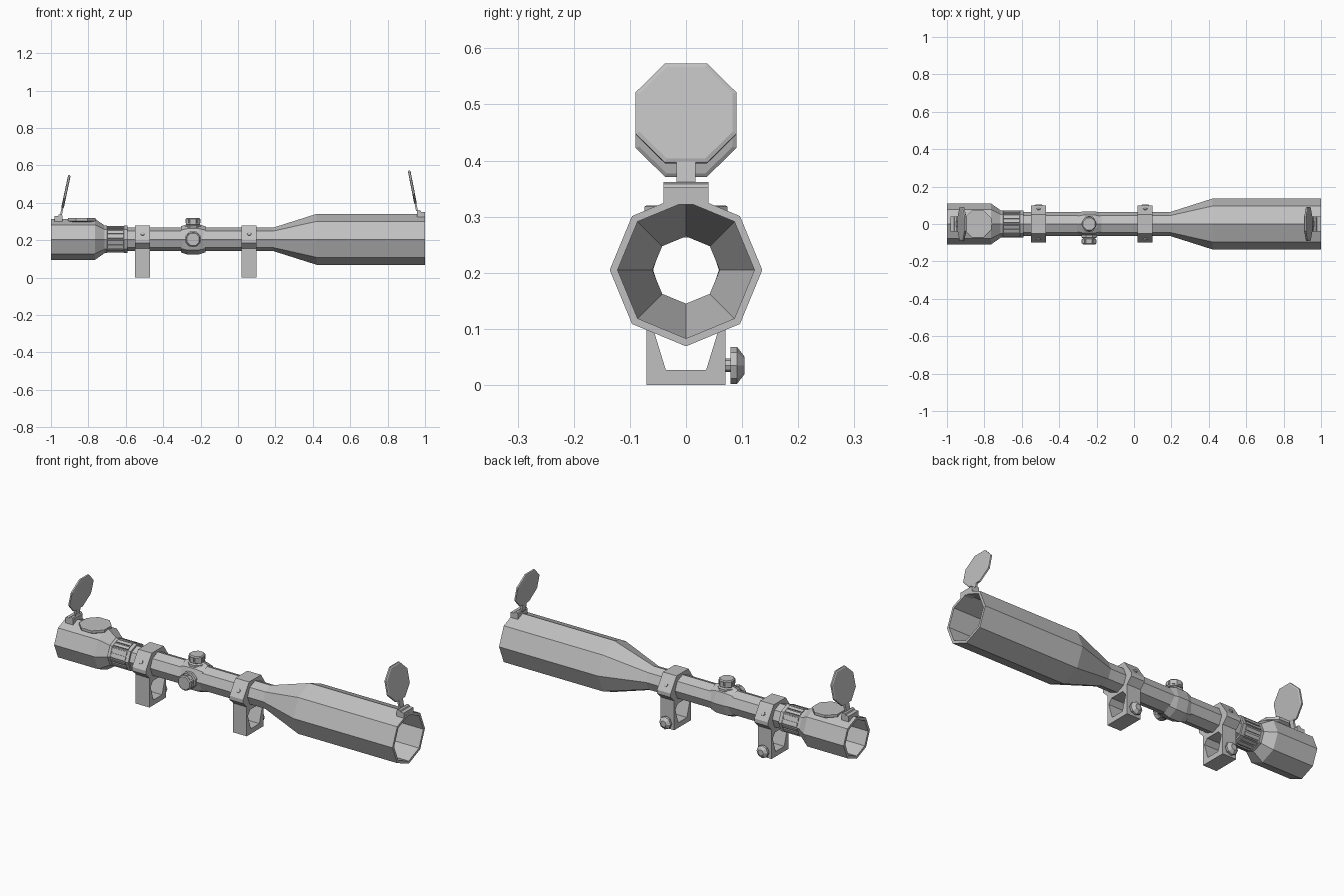
import bpy, bmesh
from math import sin, cos, pi, radians
from mathutils import Matrix, Vector

cube = bpy.data.objects.get("Cube")
if cube:
    bpy.data.objects.remove(cube)

grey = bpy.data.materials.new("matte_grey")
grey.use_nodes = True
COLOUR = (0.53, 0.53, 0.53, 1)
grey.diffuse_color = COLOUR
grey.node_tree.nodes["Principled BSDF"].inputs["Base Color"].default_value = COLOUR

AXIS_Z = 0.205
ON_AXIS = Matrix.Translation((0, 0, AXIS_Z))


def finish(name, bm, matrix=Matrix()):
    bmesh.ops.transform(bm, matrix=matrix, verts=bm.verts)
    bmesh.ops.recalc_face_normals(bm, faces=bm.faces)
    mesh = bpy.data.meshes.new(name)
    bm.to_mesh(mesh)
    bm.free()
    mesh.materials.append(grey)
    obj = bpy.data.objects.new(name, mesh)
    bpy.context.collection.objects.link(obj)
    return obj


def lathe(name, profile, matrix, sides=8, hollow=False, turn=0.0):
    """Turn (along, radius) points around local x."""
    bm = bmesh.new()
    rings = []
    for x, r in profile:
        angles = [2 * pi * i / sides + turn for i in range(sides)]
        rings.append([bm.verts.new((x, r * cos(a), r * sin(a))) for a in angles])
    pairs = list(zip(rings, rings[1:]))
    if hollow:
        pairs.append((rings[-1], rings[0]))
    else:
        bm.faces.new(rings[0])
        bm.faces.new(rings[-1])
    for a, b in pairs:
        for i in range(sides):
            j = (i + 1) % sides
            bm.faces.new((a[i], a[j], b[j], b[i]))
    return finish(name, bm, matrix)


def box(name, centre, size, matrix=Matrix()):
    bm = bmesh.new()
    bmesh.ops.create_cube(bm, size=1)
    bmesh.ops.scale(bm, vec=size, verts=bm.verts)
    return finish(name, bm, matrix @ Matrix.Translation(centre))


def pointing(place, direction):
    """Matrix that aims local x along a direction."""
    turn = Vector(direction).to_track_quat('X', 'Z').to_matrix().to_4x4()
    return Matrix.Translation(place) @ turn


# Hollow body: eyepiece bell, main tube, objective bell, then back through the bore
lathe("scope_body", [
    (-1, .11), (-.765, .11), (-.715, .075), (-.71, .063), (.19, .063), (.42, .136), (1, .136),
    (1, .122), (.42, .122), (.2, .06), (-.7, .06), (-.77, .095), (-1, .095)],
    ON_AXIS, hollow=True)

# Zoom ring with raised grip bars, two on each flat
lathe("zoom_ring", [(-.715, .073), (-.7, .073), (-.697, .068), (-.613, .068), (-.61, .073),
                    (-.592, .073), (-.592, .061), (-.715, .061)], ON_AXIS, hollow=True)
for k in range(8):
    spin = ON_AXIS @ Matrix.Rotation(pi / 8 + k * pi / 4, 4, 'X')
    for side in (-1, 1):
        box("zoom_grip_bar", (-.655, side * .0125, .064), (.085, .017, .009), spin)

# Turret housing, flattened across the tube, bore left open
flat = ON_AXIS @ Matrix.Diagonal((1, .84, 1, 1))
lathe("turret_housing", [(-.305, .07), (-.27, .081), (-.21, .081), (-.175, .07),
                         (-.175, .0725), (-.305, .0725)][:4] + [(-.19, .072), (-.29, .072)],
      flat, hollow=True)

# Adjustment turrets: one on top, one on the front side
for label, direction in (("top_turret", (0, 0, 1)), ("side_turret", (0, -1, 0))):
    aim = pointing((-.24, 0, AXIS_Z), direction)
    reach = .115 if label == "top_turret" else .11
    lathe(label, [(.058, .045), (.072, .045), (.076, .034), (.08, .04),
                  (reach - .005, .04), (reach, .035)], aim, turn=pi / 8)
    for k in range(8):
        box(label + "_grip", (reach - .017, 0, .037), (.022, .014, .006),
            aim @ Matrix.Rotation(k * pi / 4, 4, 'X'))

# Mounts: half section with the bore and the sighting window, mirrored across y
HALF = [(0, 0), (.07, 0), (.07, .155), (.1, .185), (.1, .205), (.05, .28), (0, .28),
        (0, .266), (.043, .248), (.061, .205), (.043, .162), (0, .144),
        (0, .13), (.04, .13), (.06, .105), (.036, .027), (0, .027)]
for label, x in (("rear", -.51), ("front", .06)):
    bm = bmesh.new()
    ends = [[bm.verts.new((x + dx, y, z)) for y, z in HALF] for dx in (-.04, .04)]
    for end in ends:
        bm.faces.new(end)
    for i in range(len(HALF)):
        j = (i + 1) % len(HALF)
        if HALF[i][0] or HALF[j][0]:
            bm.faces.new((ends[0][i], ends[0][j], ends[1][j], ends[1][i]))
    mount = finish(label + "_mount", bm)
    mirror = mount.modifiers.new("mirror", 'MIRROR')
    mirror.use_axis = (False, True, False)

    # Clamp screws on the sloping shoulders and the thumb knob at the back
    for side in (-1, 1):
        lathe(label + "_clamp_screw", [(-.01, .011), (.004, .011), (.006, .007)],
              pointing((x, side * .081, .2335), (0, side * .83, .55)), sides=6)
    lathe(label + "_thumb_knob", [(.06, .012), (.079, .012), (.079, .033), (.091, .033),
                                  (.104, .016)], pointing((x, 0, .035), (0, 1, 0)))

# Flip-up lens covers with hinge and arm
for label, x, z, tilt, foot_x, foot_z in (("objective", .932, .484, -11, .978, .337),
                                          ("eyepiece", -.92, .46, 12, -.96, .315)):
    place = Matrix.Translation((x, 0, z)) @ Matrix.Rotation(radians(tilt), 4, 'Y')
    lathe(label + "_cover", [(-.007, .09), (-.004, .0975), (.004, .0975), (.007, .09)],
          place, turn=pi / 8)
    box(label + "_cover_arm", (0, 0, -.105), (.01, .034, .05), place)
    box(label + "_hinge_base", (foot_x, 0, foot_z), (.042, .08, .03))
    lathe(label + "_hinge_pin", [(-.04, .012), (.04, .012)],
          pointing((foot_x - .01 * (1 if x > 0 else -1), 0, foot_z + .013), (0, 1, 0)))

# Flat pad on top of the eyepiece
lathe("eyepiece_pad", [(.298, .068), (.304, .08), (.318, .08), (.32, .076)],
      pointing((-.835, 0, 0), (0, 0, 1)), turn=pi / 8)
